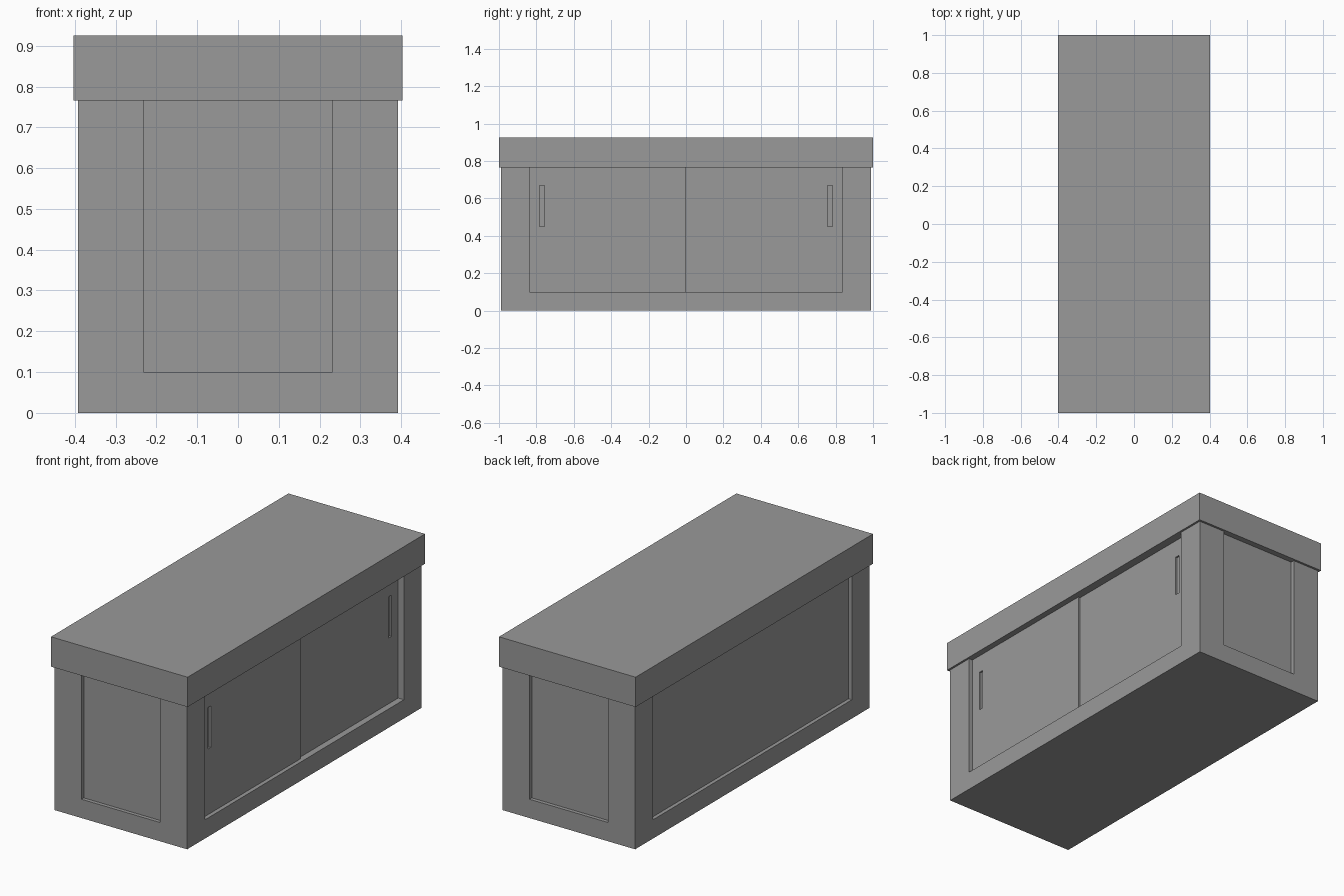
import bpy

if "Cube" in bpy.data.objects:
    bpy.data.objects.remove(bpy.data.objects["Cube"])

BODY_X, BODY_Y, BODY_TOP = 0.392, 0.988, 0.766
BASE_Z = 0.10
LONG_HALF, SHORT_HALF = 0.838, 0.232

# Dark grey finish
grey = bpy.data.materials.new("dark_grey")
grey.diffuse_color = (0.32, 0.32, 0.32, 1)
grey.use_nodes = True
grey.node_tree.nodes["Principled BSDF"].inputs["Base Color"].default_value = grey.diffuse_color


def box(name, x, y, z):
    """Box from (min, max) pairs on each axis."""
    bpy.ops.mesh.primitive_cube_add(
        size=1, location=[(a + b) / 2 for a, b in (x, y, z)])
    ob = bpy.context.object
    ob.name = name
    ob.scale = [b - a for a, b in (x, y, z)]
    bpy.ops.object.transform_apply(location=False, rotation=False, scale=True)
    ob.data.materials.append(grey)
    return ob


def cut(target, x, y, z):
    """Subtract a box from the target."""
    cutter = box("cutter", x, y, z)
    cutter.hide_render = True
    mod = target.modifiers.new("cut", 'BOOLEAN')
    mod.operation = 'DIFFERENCE'
    mod.solver = 'EXACT'
    mod.object = cutter
    bpy.context.view_layer.objects.active = target
    bpy.ops.object.modifier_apply(modifier=mod.name)
    bpy.data.objects.remove(cutter, do_unlink=True)


# Counter top
box("counter_top", (-0.403, 0.403), (-1, 1), (BODY_TOP, 0.925))

# Cabinet body with recessed panels that run up to the top
body = box("cabinet_body", (-BODY_X, BODY_X), (-BODY_Y, BODY_Y), (0, BODY_TOP))
panel_z = (BASE_Z, BODY_TOP + 0.05)
cut(body, (-SHORT_HALF, SHORT_HALF), (-BODY_Y - 0.1, -BODY_Y + 0.02), panel_z)
cut(body, (-SHORT_HALF, SHORT_HALF), (BODY_Y - 0.02, BODY_Y + 0.1), panel_z)
cut(body, (-BODY_X - 0.1, -BODY_X + 0.02), (-LONG_HALF, LONG_HALF), panel_z)
door_back = BODY_X - 0.055
cut(body, (door_back, BODY_X + 0.1), (-LONG_HALF, LONG_HALF), panel_z)

# Sliding doors: the front one sits proud of the rear one, each with a finger pull
for name, side, depth in (("front_door", -1, 0.022), ("rear_door", 1, 0.034)):
    face = BODY_X - depth
    door = box(name, (door_back, face), sorted((0, side * LONG_HALF)),
               (BASE_Z, BODY_TOP))
    cut(door, (face - 0.01, face + 0.1), sorted((side * 0.757, side * 0.782)),
        (0.45, 0.67))
